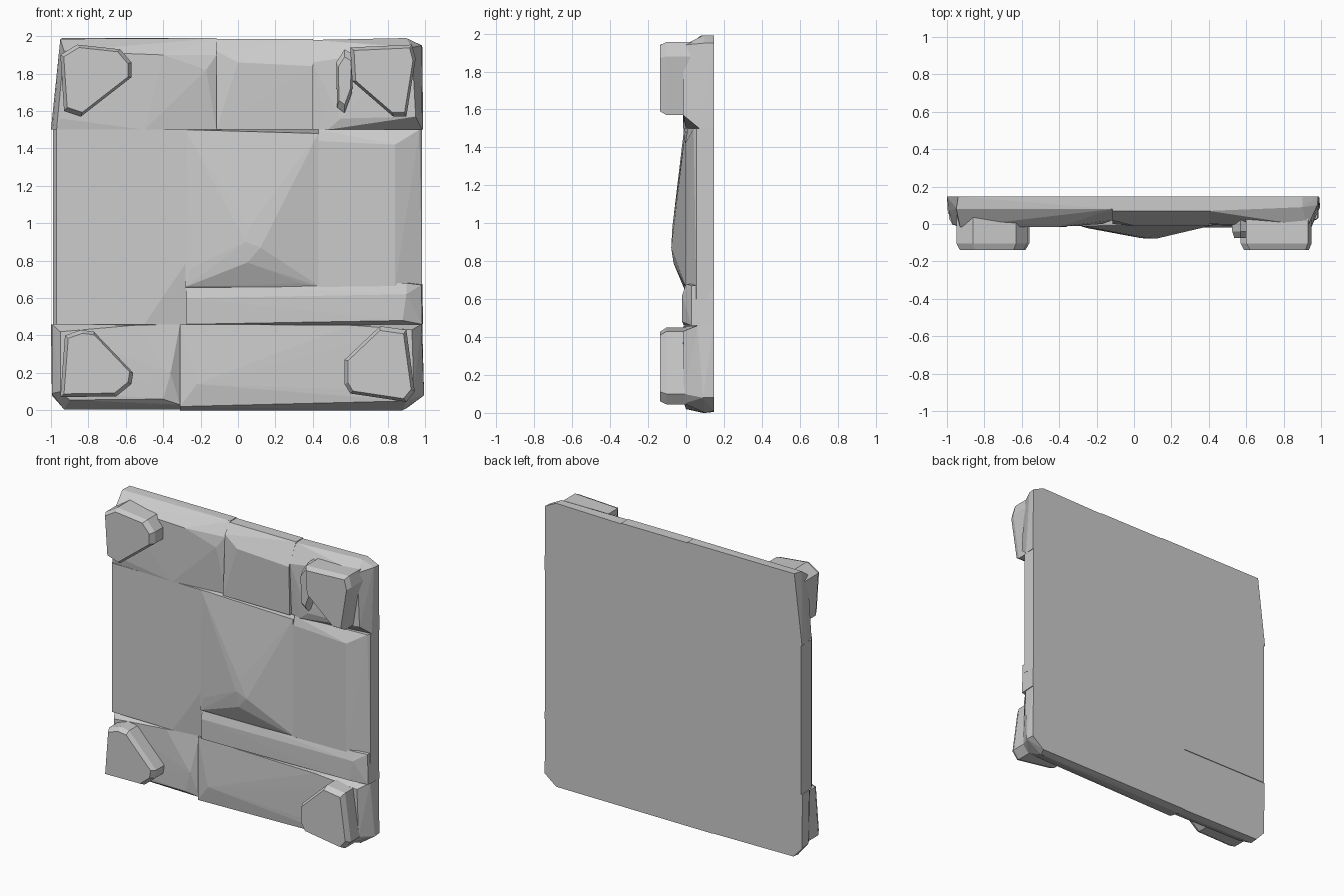
import bpy, bmesh

BACK = 0.147

def hull(name, pts):
    """Faceted stone: convex hull of a handful of points."""
    bm = bmesh.new()
    for p in pts:
        bm.verts.new(p)
    res = bmesh.ops.convex_hull(bm, input=bm.verts[:])
    junk = [g for g in res["geom_interior"] + res["geom_unused"] if isinstance(g, bmesh.types.BMVert)]
    bmesh.ops.delete(bm, geom=list(set(junk)), context='VERTS')
    bmesh.ops.recalc_face_normals(bm, faces=bm.faces[:])
    me = bpy.data.meshes.new(name)
    bm.to_mesh(me)
    bm.free()
    ob = bpy.data.objects.new(name, me)
    bpy.context.collection.objects.link(ob)
    return ob

def slab(name, outline, front, back=BACK):
    """Wall stone: flat back outline (x, z) joined to shaped front points (x, y, z)."""
    hull(name, [(x, back, z) for x, z in outline] + front)

def stud(name, outline, front_y=-0.138, scale=0.9):
    """Corner stone: straight sides with a chamfered front."""
    cx = sum(p[0] for p in outline) / len(outline)
    cz = sum(p[1] for p in outline) / len(outline)
    pts = []
    for y, s in ((0.05, 1.0), (front_y + 0.035, 1.0), (front_y, scale)):
        pts += [(cx + (x - cx) * s, y, cz + (z - cz) * s) for x, z in outline]
    hull(name, pts)

# Top course of three stones
slab("top_left_stone", [(-1, 1.5), (-0.94, 1.99), (-0.115, 1.99), (-0.115, 1.5)],
     [(-0.99, 0.07, 1.5), (-0.95, 0.08, 1.985), (-0.115, 0.08, 1.99), (-0.115, 0.03, 1.5),
      (-0.95, -0.01, 1.56), (-0.93, -0.015, 1.92), (-0.4, -0.015, 1.9), (-0.5, -0.015, 1.5),
      (-0.17, 0.0, 1.82), (-0.97, 0.0, 1.5), (-0.115, 0.02, 1.9)])
slab("top_middle_stone", [(-0.115, 1.5), (-0.115, 1.985), (0.4, 1.985), (0.4, 1.5)],
     [(-0.115, 0.07, 1.985), (0.4, 0.07, 1.985), (-0.115, 0.0, 1.5), (0.4, 0.0, 1.5),
      (0.0, -0.01, 1.86), (0.4, -0.01, 1.84), (-0.115, 0.02, 1.92)])
slab("top_right_stone", [(0.4, 1.5), (0.4, 1.98), (0.9, 1.99), (0.985, 1.95), (0.99, 1.5)],
     [(0.4, 0.07, 1.98), (0.9, 0.09, 1.99), (0.98, 0.1, 1.95), (0.985, 0.07, 1.5),
      (0.4, 0.0, 1.86), (0.93, -0.01, 1.94), (0.95, -0.015, 1.57), (0.55, -0.015, 1.56),
      (0.48, 0.0, 1.5), (0.4, 0.02, 1.5)])

# Middle course: plain left stone, bulging centre, bevelled right stone
slab("middle_left_stone", [(-0.99, 0.46), (-0.99, 1.5), (-0.27, 1.5), (-0.27, 0.46)],
     [(-0.99, 0.03, 0.46), (-0.99, 0.03, 1.5), (-0.97, -0.005, 1.5), (-0.97, -0.005, 0.46),
      (-0.27, -0.012, 1.5), (-0.5, -0.01, 0.46), (-0.27, -0.012, 0.8), (-0.27, 0.02, 0.46)])
slab("bulging_centre_stone", [(-0.28, 0.6), (-0.28, 1.5), (0.44, 1.5), (0.44, 0.6)],
     [(-0.28, -0.01, 1.5), (0.43, -0.005, 1.48), (0.44, 0.0, 0.66), (-0.28, -0.012, 0.66),
      (-0.25, -0.022, 0.76), (0.04, -0.076, 0.9), (0.12, -0.078, 0.87), (0.33, -0.012, 0.68),
      (0.06, -0.072, 0.98), (0.05, -0.066, 0.79), (-0.18, -0.03, 0.73)])
slab("middle_right_stone", [(0.43, 0.6), (0.43, 1.5), (0.985, 1.5), (0.985, 0.6)],
     [(0.43, 0.01, 1.5), (0.43, -0.005, 1.44), (0.84, -0.005, 1.42), (0.84, -0.005, 0.66),
      (0.43, -0.005, 0.66), (0.985, 0.055, 1.5), (0.985, 0.055, 0.6), (0.97, 0.04, 1.5)])
slab("thin_course_stone", [(-0.275, 0.46), (-0.275, 0.68), (0.985, 0.68), (0.99, 0.46)],
     [(-0.275, 0.005, 0.68), (-0.275, -0.015, 0.6), (-0.275, -0.012, 0.46), (0.9, -0.02, 0.62),
      (0.88, -0.02, 0.48), (0.98, 0.03, 0.67), (0.985, 0.03, 0.46), (0.9, 0.0, 0.68)])

# Bottom course of two stones
slab("bottom_left_stone", [(-1, 0.46), (-0.995, 0.08), (-0.93, 0.01), (-0.31, 0.005), (-0.31, 0.46)],
     [(-0.995, 0.06, 0.46), (-0.995, 0.07, 0.09), (-0.93, 0.09, 0.005), (-0.31, 0.08, 0.005),
      (-0.95, -0.012, 0.42), (-0.95, -0.01, 0.1), (-0.9, -0.005, 0.055), (-0.4, -0.012, 0.06),
      (-0.36, -0.015, 0.2), (-0.55, -0.01, 0.455), (-0.31, 0.02, 0.46), (-0.31, 0.02, 0.03)],
     0.142)
slab("bottom_right_stone", [(-0.31, 0.46), (-0.31, 0.005), (0.9, 0.01), (0.99, 0.08), (0.985, 0.46)],
     [(-0.31, 0.09, 0.0), (0.88, 0.1, 0.0), (0.995, 0.09, 0.08), (0.98, 0.06, 0.46),
      (-0.31, 0.0, 0.02), (-0.31, 0.0, 0.46), (-0.22, -0.018, 0.14), (0.9, -0.01, 0.05),
      (0.94, -0.012, 0.1), (0.93, -0.015, 0.43), (0.6, -0.015, 0.455)])

# Raised corner stones
stud("top_left_corner_stone", [(-0.95, 1.9), (-0.86, 1.955), (-0.63, 1.93), (-0.57, 1.86),
                               (-0.57, 1.78), (-0.84, 1.57), (-0.93, 1.6)])
stud("bottom_left_corner_stone", [(-0.95, 0.07), (-0.925, 0.4), (-0.84, 0.43), (-0.77, 0.42),
                                  (-0.56, 0.2), (-0.57, 0.14), (-0.65, 0.075)])
stud("top_right_corner_stone", [(0.6, 1.94), (0.93, 1.955), (0.95, 1.88), (0.9, 1.57),
                                (0.83, 1.57), (0.61, 1.76)])
stud("bottom_right_corner_stone", [(0.57, 0.27), (0.76, 0.45), (0.9, 0.43), (0.945, 0.1),
                                   (0.9, 0.045), (0.6, 0.09), (0.57, 0.14)])
stud("top_right_chip", [(0.525, 1.86), (0.57, 1.93), (0.62, 1.9), (0.61, 1.7),
                        (0.57, 1.59), (0.53, 1.62)], -0.075, 0.75)
